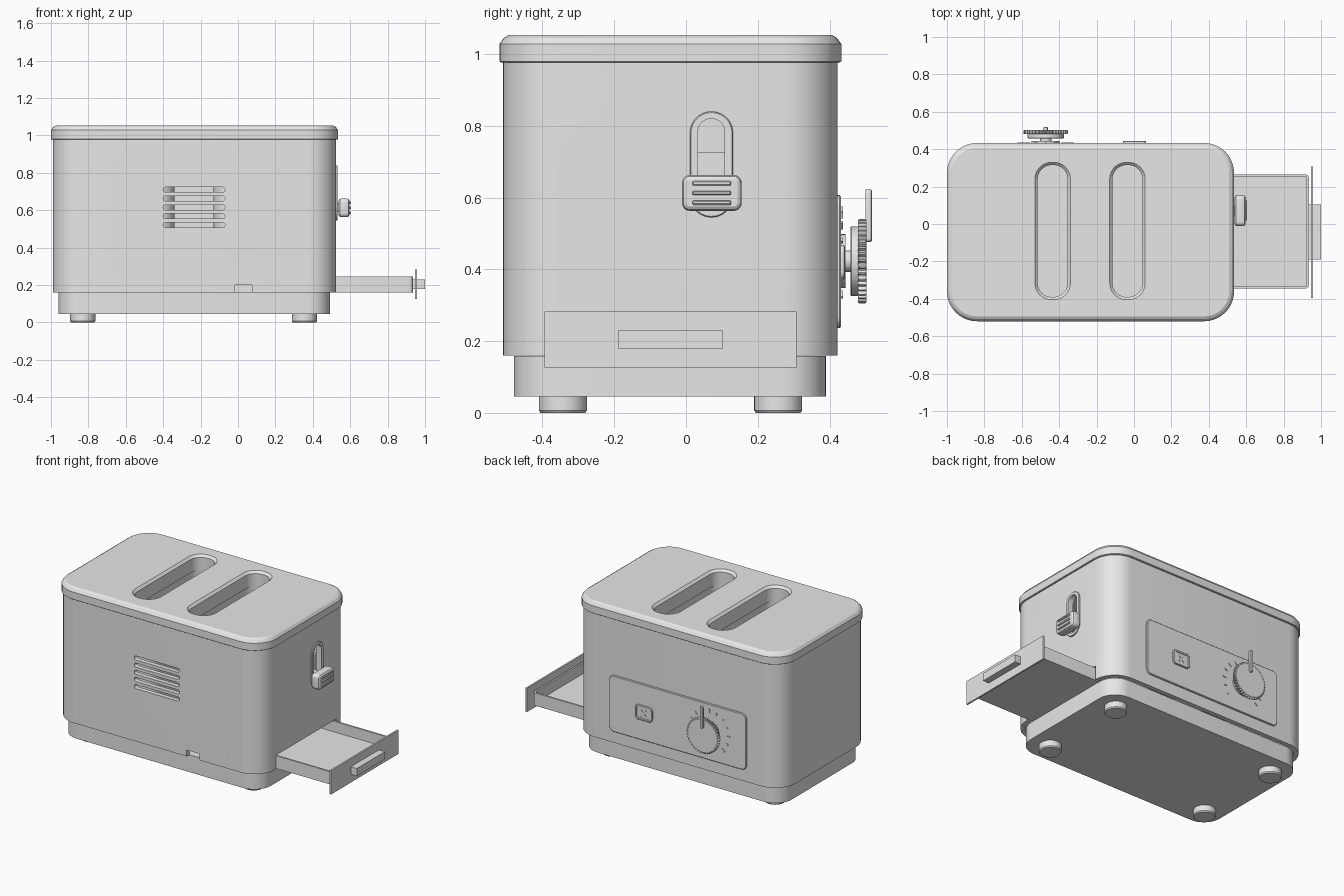
import bpy, bmesh, math
from mathutils import Vector, Matrix

cube = bpy.data.objects.get("Cube")
if cube:
    bpy.data.objects.remove(cube, do_unlink=True)

mat = bpy.data.materials.new("light grey")
mat.use_nodes = True
GREY = (0.8, 0.8, 0.8, 1.0)
mat.diffuse_color = GREY
mat.node_tree.nodes["Principled BSDF"].inputs["Base Color"].default_value = GREY
parts = []


def loft(name, rings):
    """Skin a list of equal-length point rings and cap both ends."""
    bm = bmesh.new()
    loops = [[bm.verts.new(p) for p in ring] for ring in rings]
    n = len(loops[0])
    for a, b in zip(loops, loops[1:]):
        for i in range(n):
            j = (i + 1) % n
            bm.faces.new((a[i], a[j], b[j], b[i]))
    bm.faces.new(loops[0][::-1])
    bm.faces.new(loops[-1])
    bmesh.ops.recalc_face_normals(bm, faces=bm.faces[:])
    mesh = bpy.data.meshes.new(name)
    bm.to_mesh(mesh)
    bm.free()
    mesh.materials.append(mat)
    ob = bpy.data.objects.new(name, mesh)
    bpy.context.collection.objects.link(ob)
    parts.append(ob)
    return ob


def place(u, v, w, axis):
    return {"x": (w, u, v), "y": (u, w, v), "z": (u, v, w)}[axis]


def slab(name, u, v, r, layers, axis="z", seg=10):
    """Rounded rectangle lofted through (position, inset) layers."""
    rings = []
    for w, d in layers:
        rr = max(r - d, 0.002)
        u0, u1, v0, v1 = u[0] + d + rr, u[1] - d - rr, v[0] + d + rr, v[1] - d - rr
        ring = []
        for k, (cu, cv) in enumerate(((u1, v1), (u0, v1), (u0, v0), (u1, v0))):
            for i in range(seg + 1):
                a = (k + i / seg) * math.pi / 2
                ring.append(place(cu + rr * math.cos(a), cv + rr * math.sin(a), w, axis))
        rings.append(ring)
    return loft(name, rings)


def box(name, x, y, z):
    return loft(name, [[(x[0], y[0], h), (x[1], y[0], h), (x[1], y[1], h), (x[0], y[1], h)] for h in z])


def disc(name, cu, cv, layers, axis, seg=40, tooth=0.0):
    """Round part through (position, radius) layers, optionally toothed."""
    rings = []
    for w, r in layers:
        ring = []
        for i in range(seg):
            a = 2 * math.pi * i / seg
            q = r - (tooth if i % 4 > 1 else 0)
            ring.append(place(cu + q * math.cos(a), cv + q * math.sin(a), w, axis))
        rings.append(ring)
    return loft(name, rings)


def cut(ob, cutters):
    for c in cutters:
        mod = ob.modifiers.new("cut", "BOOLEAN")
        mod.operation, mod.solver, mod.object = "DIFFERENCE", "EXACT", c
        bpy.context.view_layer.objects.active = ob
        bpy.ops.object.modifier_apply(modifier=mod.name)


# Shell, lid, base and feet
body = slab("body_shell", (-0.99, 0.525), (-0.51, 0.422), 0.15,
            [(0.95, 0.03), (0.16, 0.03), (0.16, 0), (0.978, 0)])
lid = slab("lid", (-1.0, 0.535), (-0.52, 0.433), 0.16,
           [(0.977, 0.004), (0.98, 0), (1.028, 0), (1.045, 0.012), (1.053, 0.026)])
slab("base", (-0.96, 0.492), (-0.48, 0.39), 0.12, [(0.045, 0), (0.159, 0)])
for fx, sx in ((-0.83, "right"), (0.355, "left")):
    for fy, sy in ((-0.343, "front"), (0.257, "back")):
        disc(f"foot_{sy}_{sx}", fx, fy, [(0, 0.062), (0.007, 0.067), (0.05, 0.067)], "z")

# Bread slots with hollow wells below
cutters = []
for i, x0 in enumerate((-0.53, -0.13)):
    u, v = (x0, x0 + 0.19), (-0.405, 0.33)
    slab(f"bread_well_{i + 1}", u, v, 0.09,
         [(0.3, 0), (0.96, 0), (0.96, 0.008), (0.31, 0.008)])
    c = slab("slot_cutter", u, v, 0.09, [(0.9, 0.015), (1.038, 0.015), (1.073, -0.02)])
    cut(lid, [c])
    cutters.append(c)

# Front vents, cable notch, tray opening and lever slot
for i in range(5):
    z = 0.521 + i * 0.0473
    cutters.append(slab("vent_cutter", (-0.4, -0.07), (z - 0.0135, z + 0.0135), 0.013,
                        [(-0.6, 0), (-0.44, 0)], "y", 4))
cutters.append(slab("notch_cutter", (-0.018, 0.076), (0.1, 0.202), 0.008, [(-0.6, 0), (-0.44, 0)], "y", 3))
cutters.append(box("tray_cutter", (0.42, 0.6), (-0.355, 0.275), (0.1, 0.252)))
lever_cut = slab("lever_cutter", (0.033, 0.108), (0.565, 0.82), 0.037, [(0.4, 0), (0.6, 0)], "x")
cutters.append(lever_cut)
cut(body, cutters)
frame = slab("lever_frame", (0.011, 0.131), (0.545, 0.84), 0.06,
             [(0.515, 0), (0.53, 0), (0.533, 0.003)], "x")
cut(frame, [lever_cut])
for c in cutters:
    parts.remove(c)
    bpy.data.objects.remove(c, do_unlink=True)

# Lever with carriage and grip ribs
box("lever_carriage", (0.47, 0.485), (0.0, 0.14), (0.5, 0.727))
box("lever_stem", (0.48, 0.545), (0.045, 0.096), (0.59, 0.64))
slab("lever_knob", (-0.011, 0.155), (0.563, 0.663), 0.022,
     [(0.537, 0.012), (0.545, 0.002), (0.552, 0), (0.583, 0), (0.592, 0.004), (0.597, 0.012)], "x", 6)
for i in range(3):
    z = 0.586 + i * 0.027
    slab(f"lever_rib_{i + 1}", (0.018, 0.126), (z - 0.006, z + 0.006), 0.004,
         [(0.59, 0), (0.602, 0), (0.605, 0.003)], "x", 3)

# Crumb tray
slab("crumb_tray", (-0.4, 0.935), (-0.345, 0.265), 0.02,
     [(0.161, 0), (0.245, 0), (0.245, 0.012), (0.175, 0.012)], seg=5)
box("tray_mount", (0.925, 0.95), (-0.19, 0.103), (0.18, 0.23))
box("tray_front", (0.946, 0.957), (-0.395, 0.308), (0.126, 0.283))
box("tray_handle", (0.955, 1.0), (-0.19, 0.103), (0.18, 0.23))

# Control panel on the back
KX, KZ = -0.472, 0.423
slab("control_panel", (-0.74, 0.26), (0.236, 0.607), 0.035,
     [(0.41, 0), (0.428, 0), (0.432, 0.004)], "y", 6)
slab("button", (-0.06, 0.065), (0.372, 0.468), 0.022,
     [(0.42, 0), (0.44, 0), (0.443, 0.003), (0.443, 0.012), (0.439, 0.014)], "y", 5)


def bar(name, cx, cz, angle, length, width, y0, y1):
    """Thin bar on the panel, turned about y; angle 0 points up."""
    ob = box(name, (-width / 2, width / 2), (y0, y1), (-length / 2, length / 2))
    ob.data.transform(Matrix.Translation((cx, 0, cz)) @ Matrix.Rotation(angle, 4, "Y"))
    return ob


for i, a in enumerate((-45, 45)):
    bar(f"button_mark_{i + 1}", 0.0025, 0.42, math.radians(a), 0.055, 0.009, 0.436, 0.4425)
for i in range(13):
    a = math.radians(-132 + 22 * i)
    length = 0.026 if i % 2 == 0 else 0.018
    bar(f"dial_tick_{i + 1}", KX + 0.139 * math.sin(a), KZ + 0.139 * math.cos(a), a,
        length, 0.008, 0.428, 0.437)

# Timer knob
disc("knob_collar", KX, KZ, [(0.425, 0.075), (0.444, 0.075)], "y")
disc("knob_shaft", KX, KZ, [(0.44, 0.03), (0.462, 0.03)], "y", 24)
disc("knob_skirt", KX, KZ, [(0.458, 0.094), (0.461, 0.097), (0.482, 0.097)], "y", 48)
disc("knob_grip", KX, KZ, [(0.48, 0.115), (0.483, 0.118), (0.5, 0.118), (0.503, 0.115)], "y", 160, 0.009)
slab("knob_pointer", (KX - 0.011, KX + 0.011), (0.476, 0.622), 0.01,
     [(0.5, 0), (0.515, 0), (0.518, 0.003)], "y", 4)

# Smooth curved sides, keep edges sharp
bpy.ops.object.select_all(action="DESELECT")
for ob in parts:
    ob.select_set(True)
bpy.context.view_layer.objects.active = body
bpy.ops.object.shade_smooth_by_angle(angle=math.radians(25))
